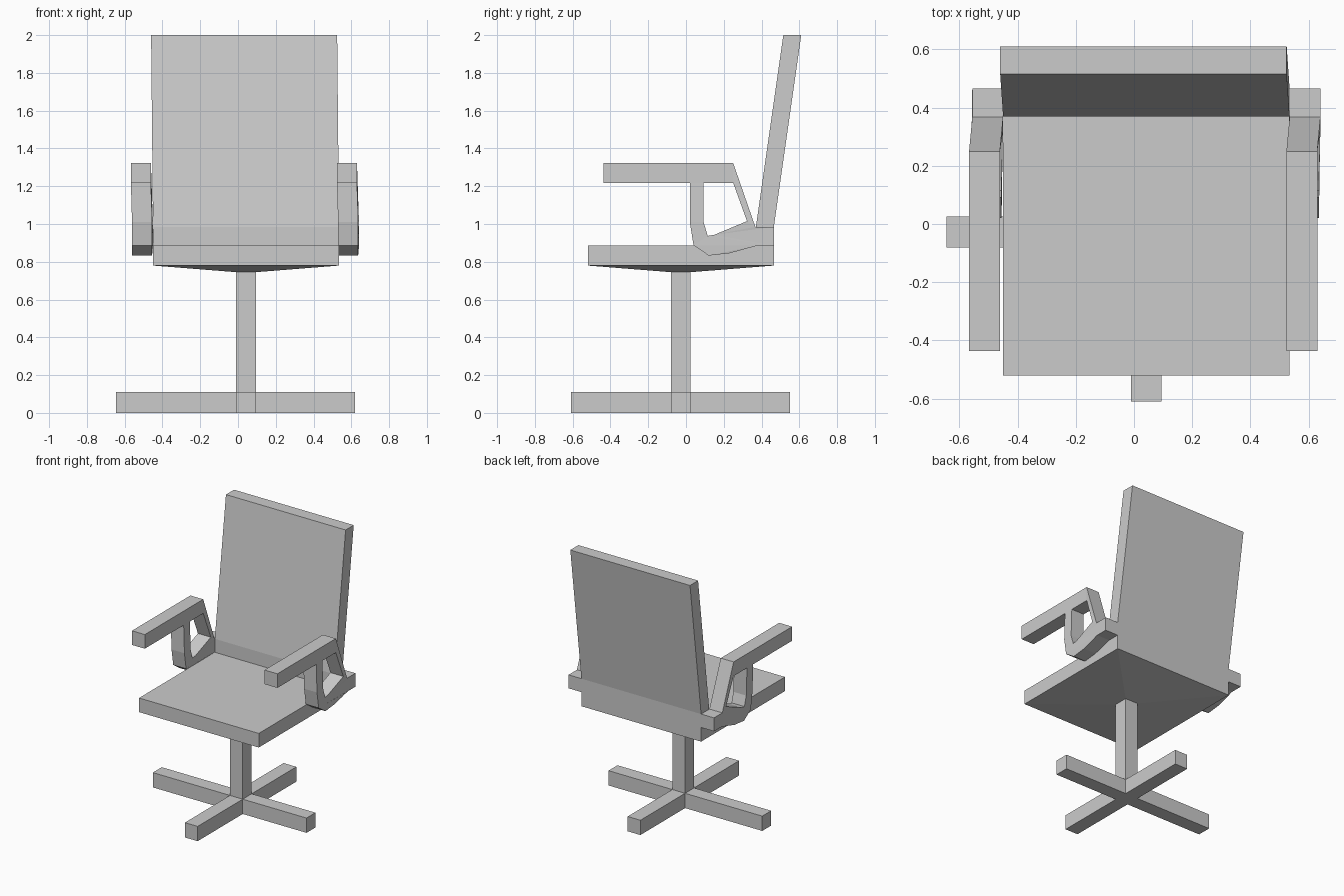
import bpy, bmesh
from mathutils import Vector
from mathutils.geometry import tessellate_polygon

if "Cube" in bpy.data.objects:
    bpy.data.objects.remove(bpy.data.objects["Cube"])


def prism(name, loops, place):
    """Fill 2D loops (outline, then holes), sweep between sides 0 and 1 using place(u, v, side)."""
    pts = [p for loop in loops for p in loop]
    tris = tessellate_polygon([[Vector((u, v, 0)) for u, v in loop] for loop in loops])
    bm = bmesh.new()
    a, b = [[bm.verts.new(place(u, v, s)) for u, v in pts] for s in (0, 1)]
    for t in tris:
        bm.faces.new([a[i] for i in t])
        bm.faces.new([b[i] for i in reversed(t)])
    start = 0
    for loop in loops:
        n = len(loop)
        for i in range(n):
            j, k = start + i, start + (i + 1) % n
            bm.faces.new((a[j], a[k], b[k], b[j]))
        start += n
    bmesh.ops.recalc_face_normals(bm, faces=bm.faces)
    bmesh.ops.dissolve_limit(bm, angle_limit=0.001, verts=bm.verts, edges=bm.edges)
    mesh = bpy.data.meshes.new(name)
    bm.to_mesh(mesh)
    bm.free()
    obj = bpy.data.objects.new(name, mesh)
    bpy.context.collection.objects.link(obj)
    return obj


def upright(z0, z1):
    return lambda x, y, s: (x, y, (z0, z1)[s])


# Post footprint, shared by the base arms and the seat underside
PX0, PX1, PY0, PY1 = -0.01, 0.095, -0.08, 0.025
post = [(PX0, PY0), (PX1, PY0), (PX1, PY1), (PX0, PY1)]

# Four-armed floor base
cross = [(PX0, -0.61), (PX1, -0.61), (PX1, PY0), (0.62, PY0), (0.62, PY1), (PX1, PY1),
         (PX1, 0.55), (PX0, 0.55), (PX0, PY1), (-0.645, PY1), (-0.645, PY0), (PX0, PY0)]
prism("base", [cross], upright(0, 0.11))

# Central post
prism("post", [post], upright(0.11, 0.745))

# Seat slab, underside tapering down to the post
X0, X1, Y0, Y1 = -0.45, 0.535, -0.52, 0.465
seat = prism("seat", [[(X0, Y0), (X1, Y0), (X1, Y1), (X0, Y1)]], upright(0.78, 0.885))
bm = bmesh.new()
bm.from_mesh(seat.data)
bm.faces.ensure_lookup_table()
bottom = min(bm.faces, key=lambda f: f.calc_center_median().z)
bmesh.ops.inset_individual(bm, faces=[bottom], thickness=0.3)
mx, my = (X0 + X1) / 2, (Y0 + Y1) / 2
for v in bottom.verts:
    v.co = (PX1 if v.co.x > mx else PX0, PY1 if v.co.y > my else PY0, 0.745)
bm.to_mesh(seat.data)
bm.free()

# Leaning backrest on its short upright block, drifting slightly sideways at the top
back = [(0.37, 0.885), (0.465, 0.885), (0.465, 0.985), (0.61, 2.0), (0.515, 2.0), (0.37, 0.985)]
prism("backrest", [back],
      lambda y, z, s: ((X0, X1)[s] - (0.01 if z > 1.5 else 0), y, z))

# Armrests: side profile with an opening, one on each side
arm = [(-0.437, 1.322), (0.25, 1.322), (0.367, 0.985), (0.465, 0.985), (0.465, 0.885),
       (0.375, 0.885), (0.23, 0.845), (0.12, 0.833), (0.04, 0.887), (0.02, 1.01),
       (0.02, 1.217), (-0.437, 1.217)]
hole = [(0.093, 1.217), (0.25, 1.217), (0.323, 1.015), (0.15, 0.943), (0.115, 0.937), (0.093, 1.01)]


def arm_drift(y, z):
    return -0.011 if z > 1.2 else (-0.005 if y < 0.3 else 0)


for side, inner, outer in (("left", X0, X0 - 0.106), ("right", X1, X1 + 0.106)):
    prism(side + "_armrest", [arm, hole],
          lambda y, z, s: ((inner, outer)[s] + arm_drift(y, z), y, z))
